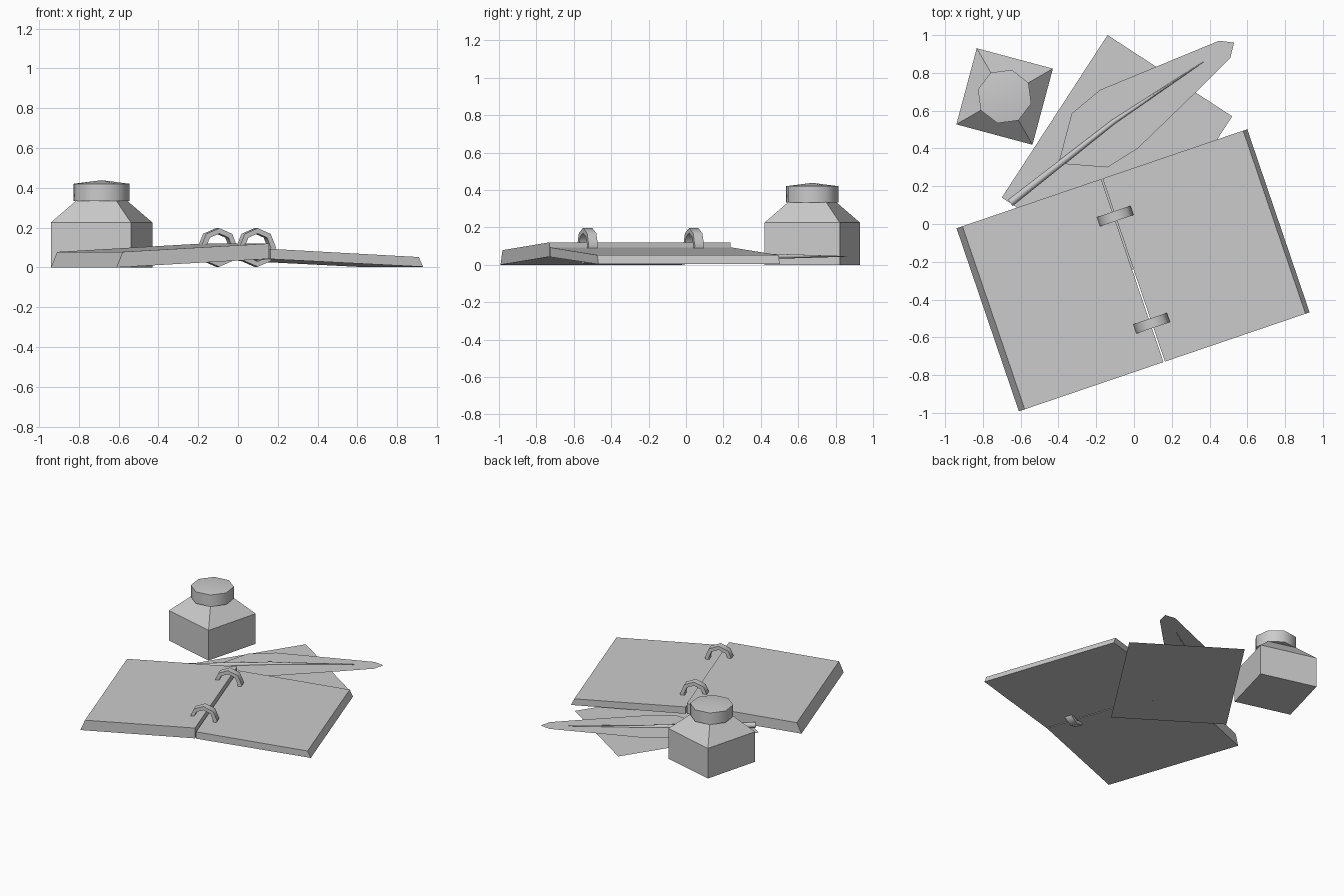
import bpy, bmesh, math
from mathutils import Vector, Matrix

cube = bpy.data.objects.get("Cube")
if cube:
    bpy.data.objects.remove(cube)

gray = bpy.data.materials.new("plain gray")
gray.use_nodes = True
gray.diffuse_color = (0.6, 0.6, 0.6, 1)
gray.node_tree.nodes["Principled BSDF"].inputs["Base Color"].default_value = (0.6, 0.6, 0.6, 1)


def finish(name, bm, matrix=Matrix(), smooth=0):
    """Turn a bmesh into a placed, coloured object."""
    if len(bm.faces) > 1:
        bmesh.ops.recalc_face_normals(bm, faces=bm.faces)
    mesh = bpy.data.meshes.new(name)
    bm.to_mesh(mesh)
    bm.free()
    mesh.materials.append(gray)
    obj = bpy.data.objects.new(name, mesh)
    bpy.context.collection.objects.link(obj)
    obj.matrix_world = matrix
    if smooth:
        bpy.ops.object.select_all(action='DESELECT')
        obj.select_set(True)
        bpy.context.view_layer.objects.active = obj
        bpy.ops.object.shade_smooth_by_angle(angle=math.radians(smooth))
    return obj


def loft(rings, closed=False):
    """Skin a list of point rings; cap the ends unless closed."""
    bm = bmesh.new()
    loops = [[bm.verts.new(p) for p in ring] for ring in rings]
    n = len(loops[0])
    pairs = list(zip(loops, loops[1:])) + ([(loops[-1], loops[0])] if closed else [])
    for a, b in pairs:
        for i in range(n):
            j = (i + 1) % n
            bm.faces.new((a[i], a[j], b[j], b[i]))
    if not closed:
        bm.faces.new(loops[0][::-1])
        bm.faces.new(loops[-1])
    return bm


def polygon(sides, radius, z, turn):
    return [(radius * math.cos(turn + math.tau * i / sides),
             radius * math.sin(turn + math.tau * i / sides), z) for i in range(sides)]


def sheet(name, points, z):
    bm = bmesh.new()
    bm.faces.new([bm.verts.new((x, y, z)) for x, y in points])
    bm.normal_update()
    if bm.faces[:][0].normal.z < 0:
        bmesh.ops.reverse_faces(bm, faces=bm.faces)
    return finish(name, bm)


# Open notebook: two page blocks, local x across and y along the spine
book = Matrix.Translation((-0.005, -0.245, 0)) @ Matrix.Rotation(math.radians(18.8), 4, 'Z')
left_section = [(-0.813, 0), (-0.004, 0.043), (-0.004, 0.12), (-0.78, 0.078)]
right_section = [(0.004, 0.042), (0.813, 0.003), (0.79, 0.052), (0.004, 0.093)]
for name, section in (("right_page_block", left_section), ("left_page_block", right_section)):
    bm = loft([[(x, y, z) for x, z in section] for y in (-0.512, 0.512)])
    finish(name, bm, book)

# Binder rings through the spine
for name, y in (("front_binder_ring", -0.297), ("back_binder_ring", 0.302)):
    rings = []
    for i in range(8):
        a = math.tau * i / 8
        rings.append([(r * math.cos(a), y + w, 0.1 + r * math.sin(a))
                      for r, w in ((0.07, -0.026), (0.097, -0.026), (0.097, 0.026), (0.07, 0.026))])
    finish(name, loft(rings, closed=True), book, smooth=50)

# Loose sheet partly under the notebook
sheet("loose_paper", [(-0.14, 1.0), (-0.70, 0.14), (-0.04, -0.29), (0.52, 0.57)], 0.006)

# Feather vane
sheet("quill_vane", [(0.45, 0.97), (-0.18, 0.71), (-0.33, 0.585), (-0.40, 0.32), (-0.14, 0.30),
                     (0.02, 0.40), (0.32, 0.69), (0.51, 0.88), (0.53, 0.96)], 0.043)

# Tapered feather shaft
stations = [((-0.655, 0.112, 0.04), 0.021), ((-0.11, 0.54, 0.045), 0.013), ((0.37, 0.86, 0.045), 0.002)]
side = Vector((-0.58, 0.81, 0))
bm = loft([[Vector(c) + r * (side * math.cos(a) + Vector((0, 0, math.sin(a))))
            for a in (math.tau * i / 6 for i in range(6))] for c, r in stations])
finish("quill_shaft", bm, smooth=65)

# Ink bottle: square body with sloped shoulders
place = Matrix.Translation((-0.685, 0.675, 0)) @ Matrix.Rotation(math.radians(30), 4, 'Z')
bm = loft([polygon(4, r, z, 0) for r, z in ((0.295, 0), (0.295, 0.225), (0.148, 0.335))])
finish("ink_bottle", bm, place)

# Eight-sided lid with a shallow domed top
bm = loft([polygon(8, r, z, 0) for r, z in ((0.146, 0.333), (0.146, 0.42))])
top = max(bm.faces, key=lambda f: f.calc_center_median().z)
bmesh.ops.poke(bm, faces=[top], offset=0)
max(bm.verts, key=lambda v: (v.co.z, -v.co.xy.length)).co.z = 0.438
finish("bottle_lid", bm, place, smooth=50)
